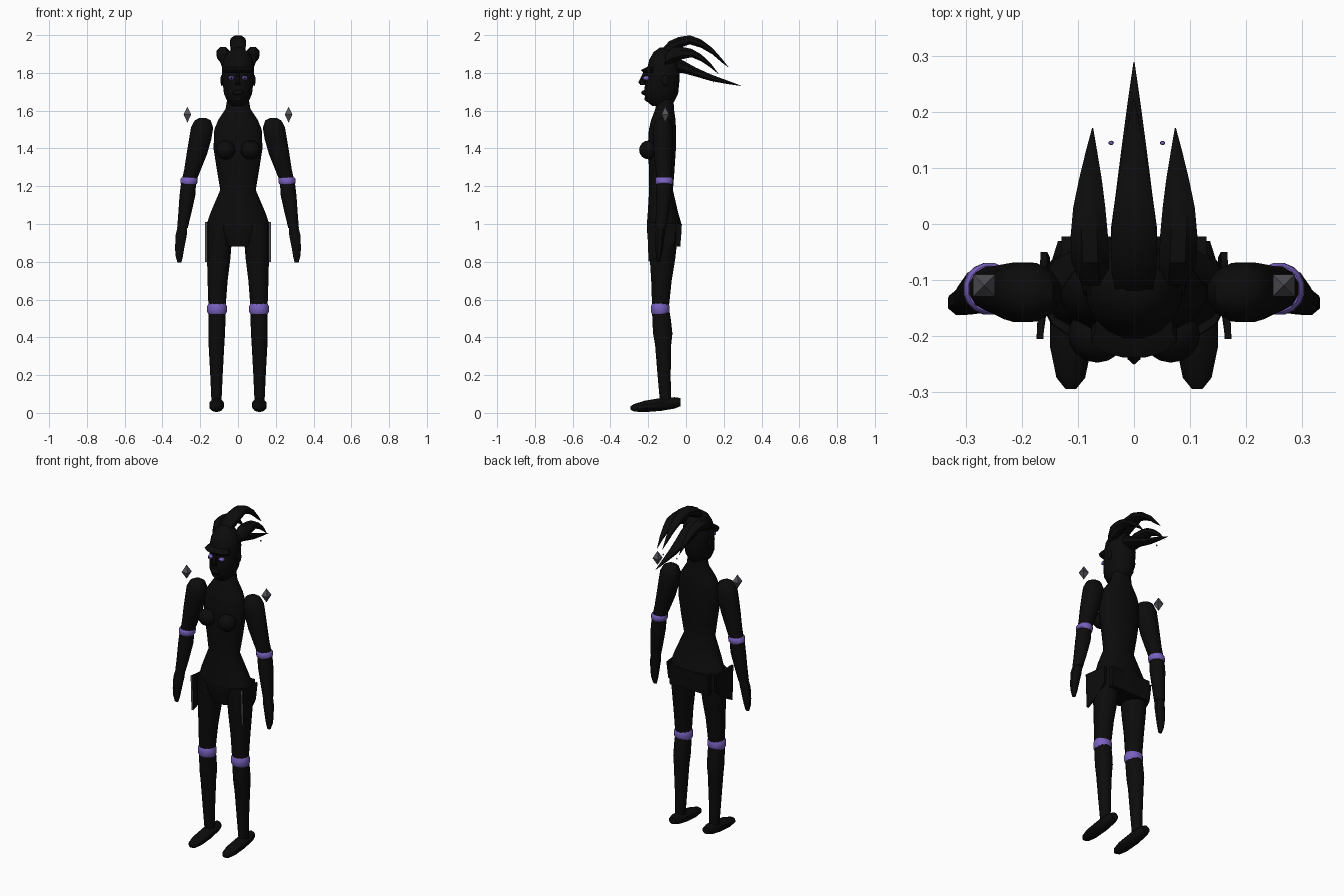
import bpy, bmesh, math


def material(name, rgb):
    m = bpy.data.materials.new(name)
    m.diffuse_color = (*rgb, 1)
    return m


BLACK = material("black", (0.0035, 0.0035, 0.0035))
PURPLE = material("purple", (0.19, 0.12, 0.52))
GREY = material("grey", (0.09, 0.09, 0.10))


def finish(name, bm, mat, smooth=True):
    bmesh.ops.recalc_face_normals(bm, faces=bm.faces)
    me = bpy.data.meshes.new(name)
    bm.to_mesh(me)
    bm.free()
    me.materials.append(mat)
    ob = bpy.data.objects.new(name, me)
    bpy.context.collection.objects.link(ob)
    if smooth:
        bpy.ops.object.select_all(action='DESELECT')
        bpy.context.view_layer.objects.active = ob
        ob.select_set(True)
        bpy.ops.object.shade_smooth_by_angle(angle=math.radians(40))
    return ob


def loft(name, rings, sides=12, mat=BLACK, axis='z', side=1, smooth=True):
    """Skin elliptical rings (x, y, z, half width, half depth) along an axis."""
    bm = bmesh.new()
    loops = []
    for x, y, z, a, b in rings:
        loop = []
        for i in range(sides):
            t = math.tau * (i + 0.5) / sides
            u, v = a * math.cos(t), b * math.sin(t)
            p = (x + u, y + v, z) if axis == 'z' else (x + u, y, z + v)
            loop.append(bm.verts.new((p[0] * side, p[1], p[2])))
        loops.append(loop)
    for lo, hi in zip(loops, loops[1:]):
        for i in range(sides):
            j = (i + 1) % sides
            bm.faces.new((lo[i], lo[j], hi[j], hi[i]))
    bm.faces.new(loops[0])
    bm.faces.new(loops[-1])
    return finish(name, bm, mat, smooth)


def ball(name, pos, size, mat=BLACK, seg=16):
    bm = bmesh.new()
    bmesh.ops.create_uvsphere(bm, u_segments=seg, v_segments=seg // 2, radius=1)
    for v in bm.verts:
        v.co = [p + c * s for p, c, s in zip(pos, v.co, size)]
    return finish(name, bm, mat)


def prism(name, outline, thickness):
    """Plate made from an outline, extruded along x."""
    bm = bmesh.new()
    a = [bm.verts.new(p) for p in outline]
    b = [bm.verts.new((x + thickness, y, z)) for x, y, z in outline]
    bm.faces.new(a)
    bm.faces.new(b)
    for i in range(len(a)):
        j = (i + 1) % len(a)
        bm.faces.new((a[i], a[j], b[j], b[i]))
    return finish(name, bm, BLACK, False)


# torso with neck and flared hips
loft("torso", [
    (0, -.115, .995, .17, .094), (0, -.122, 1.06, .148, .082),
    (0, -.132, 1.18, .096, .064), (0, -.128, 1.28, .113, .068),
    (0, -.128, 1.40, .132, .076), (0, -.125, 1.50, .128, .073),
    (0, -.120, 1.55, .107, .066), (0, -.113, 1.61, .067, .050),
    (0, -.110, 1.66, .058, .045)], 16)

# pelvis under the hip line
loft("pelvis", [(0, -.11, .88, .10, .08), (0, -.115, .96, .15, .095),
                (0, -.115, 1.0, .168, .094)], 12)
prism("back_skirt", [(-.13, -.07, 1.0), (-.13, -.022, 1.0),
                     (-.13, -.03, .88), (-.13, -.06, .88)], .26)

# head
loft("head", [
    (0, -.135, 1.625, .035, .045), (0, -.135, 1.65, .058, .075),
    (0, -.132, 1.69, .076, .092), (0, -.125, 1.76, .084, .092),
    (0, -.120, 1.82, .087, .088), (0, -.118, 1.87, .080, .078),
    (0, -.118, 1.91, .056, .055), (0, -.118, 1.935, .02, .02)], 16)
ball("chin", (0, -.19, 1.663), (.03, .03, .02))
ball("lips", (0, -.215, 1.695), (.03, .022, .014))
loft("nose", [(0, -.225, 1.735, .016, .016), (0, -.232, 1.75, .013, .02),
              (0, -.21, 1.81, .008, .012)], 6)
loft("brow", [(0, -.19, 1.80, .078, .035), (0, -.20, 1.815, .08, .04),
              (0, -.18, 1.83, .07, .03)], 12)

# hair spikes sweeping backwards
loft("hair_top_spike", [
    (0, -.12, 1.915, .035, .02), (0, -.09, 1.935, .043, .035),
    (0, -.04, 1.96, .045, .032), (0, .02, 1.975, .04, .026),
    (0, .08, 1.955, .03, .024), (0, .14, 1.915, .02, .018),
    (0, .19, 1.865, .009, .011), (0, .225, 1.83, .001, .001)], 8, axis='y')
loft("hair_long_spike", [
    (0, -.07, 1.85, .045, .05), (0, -.01, 1.83, .045, .035),
    (0, .05, 1.805, .036, .026), (0, .13, 1.775, .025, .019),
    (0, .22, 1.75, .012, .010), (0, .29, 1.732, .001, .001)], 8, axis='y')
for s, label in ((1, "right"), (-1, "left")):
    loft(label + "_hair_spike", [
        (.07, -.11, 1.87, .025, .03), (.078, -.07, 1.895, .036, .045),
        (.08, -.02, 1.905, .036, .035), (.08, .03, 1.905, .031, .024),
        (.078, .08, 1.88, .022, .02), (.076, .13, 1.84, .011, .013),
        (.074, .172, 1.795, .001, .001)], 8, axis='y', side=s)

    # face, chest and trinkets
    ball(label + "_eye", (s * .036, -.208, 1.772), (.016, .022, .012), PURPLE, 12)
    ball(label + "_pupil", (s * .036, -.229, 1.772), (.005, .004, .006), BLACK, 8)
    ball(label + "_ear", (s * .085, -.11, 1.76), (.008, .018, .03))
    ball(label + "_breast", (s * .066, -.198, 1.392), (.052, .05, .05))
    ball(label + "_hair_bead", (.005 + s * .046, .145, 1.755), (.005, .004, .005),
         PURPLE, 8)
    loft(label + "_floating_crystal", [
        (.268, -.11, 1.538, .001, .001), (.268, -.11, 1.58, .028, .028),
        (.268, -.11, 1.62, .001, .001)], 4, GREY, side=s, smooth=False)

    # arm
    loft(label + "_upper_arm", [
        (.187, -.122, 1.562, .018, .018), (.187, -.122, 1.548, .044, .040),
        (.190, -.122, 1.51, .061, .054), (.200, -.122, 1.45, .061, .055),
        (.218, -.121, 1.37, .056, .051), (.240, -.118, 1.29, .046, .044),
        (.259, -.115, 1.23, .040, .040)], 12, side=s)
    loft(label + "_elbow_band", [
        (.260, -.116, 1.21, .040, .042), (.260, -.116, 1.217, .046, .047),
        (.258, -.116, 1.24, .046, .047), (.257, -.116, 1.247, .040, .042)],
        16, PURPLE, side=s)
    loft(label + "_forearm", [
        (.261, -.116, 1.225, .041, .042), (.268, -.118, 1.15, .043, .043),
        (.281, -.125, 1.06, .036, .036), (.294, -.132, .98, .029, .030)], 12, side=s)
    loft(label + "_hand", [
        (.293, -.132, .99, .027, .028), (.301, -.138, .94, .032, .026),
        (.309, -.142, .87, .026, .022), (.311, -.144, .83, .021, .016),
        (.310, -.146, .795, .011, .008)], 8, side=s)

    # leg
    loft(label + "_thigh", [
        (.098, -.122, 1.0, .068, .080), (.099, -.122, .93, .070, .080),
        (.102, -.124, .82, .064, .070), (.108, -.130, .70, .055, .056),
        (.111, -.135, .56, .047, .046)], 12, side=s)
    loft(label + "_knee_band", [
        (.111, -.136, .523, .047, .044), (.111, -.136, .534, .053, .050),
        (.111, -.136, .566, .053, .050), (.111, -.136, .578, .047, .044)],
        16, PURPLE, side=s)
    loft(label + "_shin", [
        (.111, -.135, .555, .046, .046), (.112, -.129, .49, .047, .051),
        (.113, -.123, .42, .046, .053), (.114, -.121, .36, .043, .044),
        (.114, -.116, .20, .034, .036), (.114, -.108, .05, .027, .030)], 12, side=s)
    loft(label + "_foot", [
        (.113, -.03, .057, .024, .022), (.113, -.06, .053, .034, .030),
        (.113, -.13, .045, .040, .034), (.113, -.22, .034, .039, .030),
        (.113, -.275, .027, .027, .020), (.113, -.295, .026, .010, .008)],
        10, axis='y', side=s)

    # hip plate with a pale front edge
    plate = prism(label + "_hip_plate", [
        (s * .162, -.206, 1.01), (s * .162, -.198, .80),
        (s * .154, -.14, .83), (s * .150, -.06, .90), (s * .155, -.05, 1.0)],
        s * .012)
    plate.data.materials.append(GREY)
    for f in plate.data.polygons:
        if f.normal.y < -.8:
            f.material_index = 1
